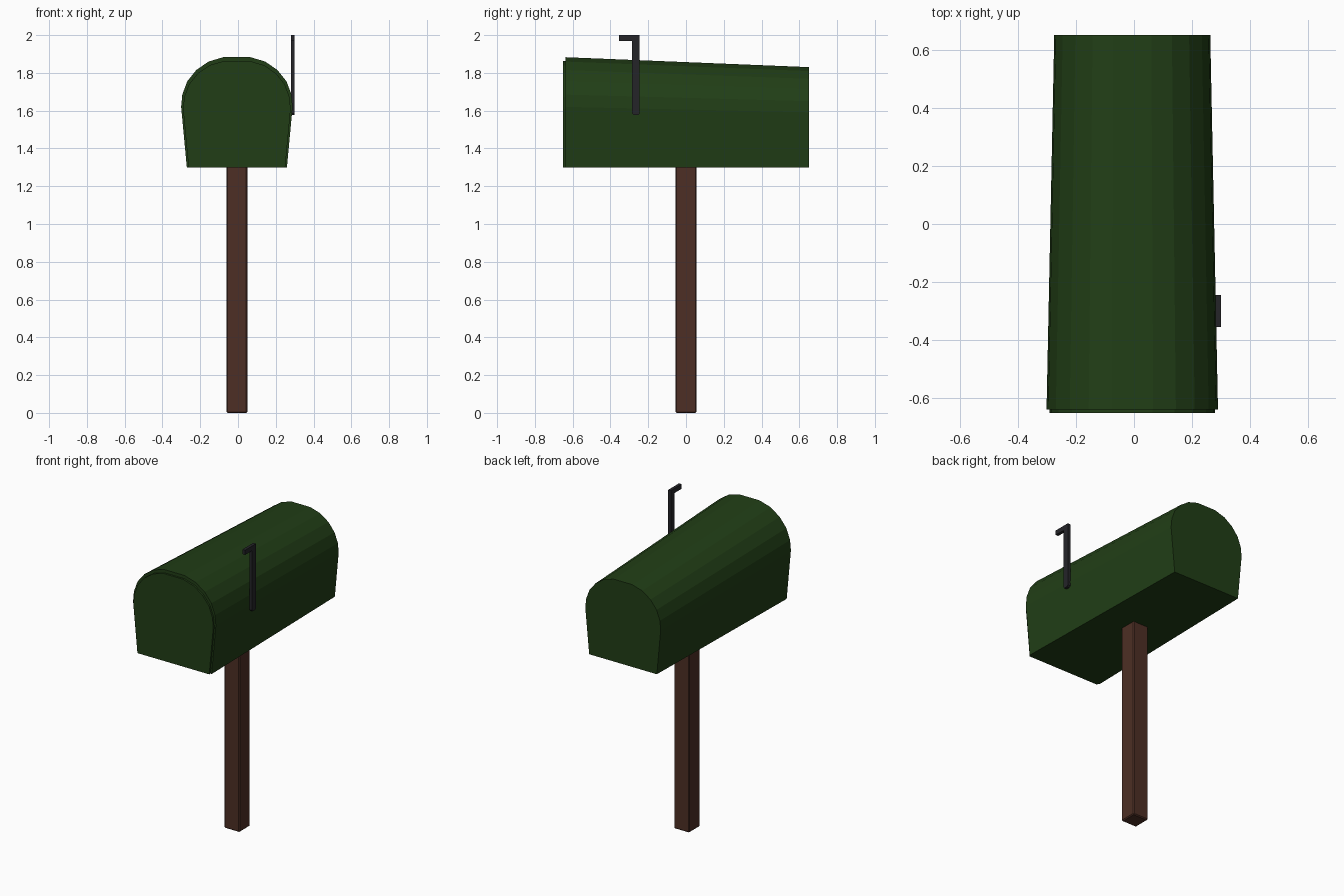
import bpy, bmesh

if "Cube" in bpy.data.objects:
    bpy.data.objects.remove(bpy.data.objects["Cube"])

CX = -0.006  # body and post sit slightly left of the flag side


def material(name, rgb):
    m = bpy.data.materials.new(name)
    m.diffuse_color = (*rgb, 1)
    m.use_nodes = True
    m.node_tree.nodes["Principled BSDF"].inputs["Base Color"].default_value = m.diffuse_color
    return m


def loft(name, rings, mat):
    """Skin a list of equal-length closed rings and cap both ends."""
    bm = bmesh.new()
    loops = [[bm.verts.new(p) for p in ring] for ring in rings]
    n = len(loops[0])
    for a, b in zip(loops, loops[1:]):
        for i in range(n):
            j = (i + 1) % n
            bm.faces.new((a[i], a[j], b[j], b[i]))
    bm.faces.new(loops[0])
    bm.faces.new(loops[-1])
    bmesh.ops.recalc_face_normals(bm, faces=bm.faces[:])
    mesh = bpy.data.meshes.new(name)
    bm.to_mesh(mesh)
    bm.free()
    mesh.materials.append(mat)
    obj = bpy.data.objects.new(name, mesh)
    bpy.context.collection.objects.link(obj)
    return obj


green = material("green_paint", (0.015, 0.048, 0.008))
brown = material("brown_wood", (0.075, 0.028, 0.018))
black = material("dark_metal", (0.018, 0.018, 0.022))

# Arched cross-section: right half (x, height above the floor), then mirrored
half = [(0.265, 0), (0.295, 0.32), (0.289, 0.385), (0.263, 0.455),
        (0.215, 0.515), (0.15, 0.56), (0.072, 0.583)]
profile = half + [(-x, h) for x, h in reversed(half)]


def body_ring(y, s):
    return [(CX + x * s, y, 1.30 + h * s) for x, h in profile]


# Tapered box with a slightly inset door at the front
loft("mailbox_body", [body_ring(-0.65, 0.965), body_ring(-0.638, 0.965),
                      body_ring(-0.638, 1.0), body_ring(0.65, 0.91)], green)

# Square post with narrow bevelled edges
r = 0.055
square = [(-r, -r), (r, -r), (r, r), (-r, r)]
post = loft("post", [[(CX + x, y, z) for x, y in square] for z in (0, 1.305)], brown)
bevel = post.modifiers.new("bevel", 'BEVEL')
bevel.width = 0.006
bevel.segments = 1

# Hooked flag, an L outline with a clipped lower end, on the right side
outline = [(-0.245, 2.0), (-0.355, 2.0), (-0.355, 1.97), (-0.285, 1.97),
           (-0.285, 1.586), (-0.277, 1.577), (-0.253, 1.577), (-0.245, 1.586)]
loft("flag", [[(x, y, z) for y, z in outline] for x in (0.28, 0.299)], black)
